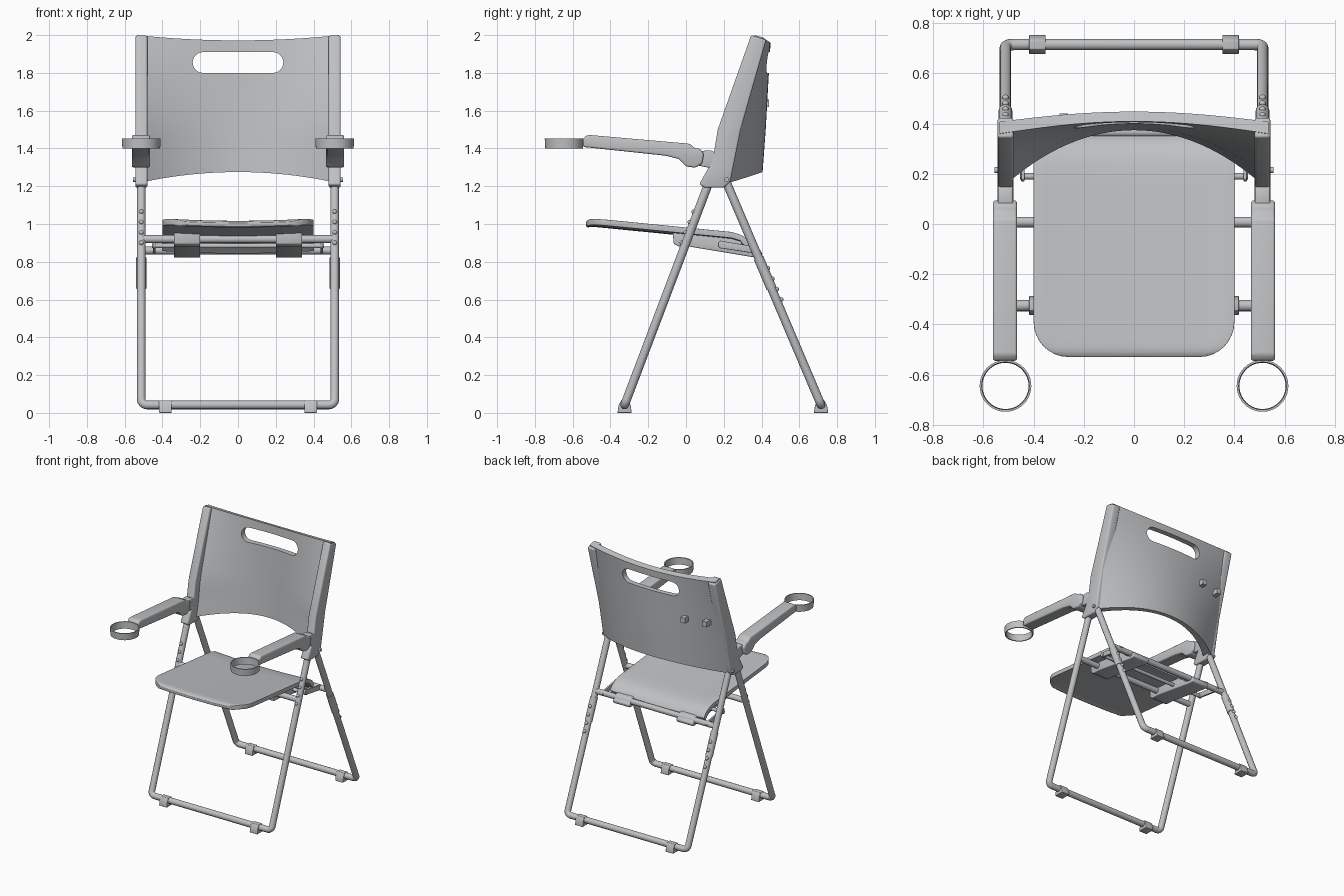
import bpy, bmesh, math
from mathutils import Vector

if "Cube" in bpy.data.objects:
    bpy.data.objects.remove(bpy.data.objects["Cube"])

grey = bpy.data.materials.new("light grey")
grey.diffuse_color = (0.52, 0.535, 0.55, 1)
grey.use_nodes = True
grey.node_tree.nodes["Principled BSDF"].inputs["Base Color"].default_value = grey.diffuse_color


def finish(ob, bevel=0.0, angle=40):
    ob.data.materials.clear()
    ob.data.materials.append(grey)
    bpy.ops.object.select_all(action='DESELECT')
    ob.select_set(True)
    bpy.context.view_layer.objects.active = ob
    if bevel:
        m = ob.modifiers.new("bevel", 'BEVEL')
        m.width, m.segments, m.limit_method = bevel, 3, 'ANGLE'
        m.angle_limit = math.radians(35)
        bpy.ops.object.modifier_apply(modifier=m.name)
    bpy.ops.object.shade_smooth_by_angle(angle=math.radians(angle))
    return ob


def mesh_object(name, verts, faces):
    me = bpy.data.meshes.new(name)
    me.from_pydata(verts, [], faces)
    bm = bmesh.new()
    bm.from_mesh(me)
    bmesh.ops.recalc_face_normals(bm, faces=bm.faces)
    bm.to_mesh(me)
    bm.free()
    ob = bpy.data.objects.new(name, me)
    bpy.context.collection.objects.link(ob)
    return ob


def side_profile(name, pts, x0, x1, bevel=0.0):
    """Extrude a (y, z) outline between two x positions."""
    n = len(pts)
    v = [(x, y, z) for x in (x0, x1) for y, z in pts]
    f = [tuple(range(n)), tuple(range(n, 2 * n))]
    f += [(i, (i + 1) % n, n + (i + 1) % n, n + i) for i in range(n)]
    return finish(mesh_object(name, v, f), bevel)


def box(name, x, y, z, sx, sy, sz, bevel=0.006):
    a, b = y - sy / 2, y + sy / 2
    c, d = z - sz / 2, z + sz / 2
    return side_profile(name, [(a, c), (b, c), (b, d), (a, d)], x - sx / 2, x + sx / 2, bevel)


def rod(name, p, q, r):
    p, q = Vector(p), Vector(q)
    d = q - p
    bpy.ops.mesh.primitive_cylinder_add(vertices=20, radius=r, depth=d.length, location=(p + q) / 2,
                                        rotation=d.to_track_quat('Z', 'Y').to_euler())
    bpy.context.object.name = name
    return finish(bpy.context.object)


def ball(name, p, r):
    bpy.ops.mesh.primitive_uv_sphere_add(segments=12, ring_count=8, radius=r, location=p)
    bpy.context.object.name = name
    return finish(bpy.context.object, angle=60)


def tube_frame(name, top, foot, half, r):
    """U-shaped bent tube: down one side, across the floor, up the other."""
    top, foot = Vector((half, *top)), Vector((half, *foot))
    up, side, R = (top - foot).normalized(), Vector((-1, 0, 0)), 0.03
    c = foot + (up + side) * R
    bend = [c - side * R * math.cos(a) - up * R * math.sin(a)
            for a in (i * math.pi / 8 for i in range(5))]
    right = [top] + bend
    path = right + [Vector((-p.x, p.y, p.z)) for p in reversed(right)]
    cu = bpy.data.curves.new(name, 'CURVE')
    cu.dimensions, cu.bevel_depth, cu.bevel_resolution, cu.use_fill_caps = '3D', r, 4, True
    sp = cu.splines.new('POLY')
    sp.points.add(len(path) - 1)
    for pt, co in zip(sp.points, path):
        pt.co = (*co, 1)
    ob = bpy.data.objects.new(name, cu)
    bpy.context.collection.objects.link(ob)
    bpy.ops.object.select_all(action='DESELECT')
    ob.select_set(True)
    bpy.context.view_layer.objects.active = ob
    bpy.ops.object.convert(target='MESH')
    return finish(bpy.context.object)


def interp(z, table):
    for (a, p), (b, q) in zip(table, table[1:]):
        if z <= b:
            break
    return p + (q - p) * (z - a) / (b - a)


# leg frames and their centre lines
FOOT_F, FOOT_R = (-0.325, 0.042), (0.715, 0.042)
front_y = lambda z: -0.325 + 0.379 * (z - 0.042)
rear_y = lambda z: 0.715 - 0.425 * (z - 0.042)
tube_frame("front_leg_frame", (front_y(1.35), 1.35), FOOT_F, 0.512, 0.023)
tube_frame("rear_leg_frame", (rear_y(1.24), 1.24), FOOT_R, 0.512, 0.023)

# curved back panel: concave front, convex rear, shallow at the top and deep below
FRONT_C = [(1.2, 0.37), (1.5, 0.385), (2.0, 0.41)]
REAR_C = [(1.2, 0.40), (1.5, 0.422), (2.0, 0.45)]
FRONT_E = [(1.2, 0.13), (1.35, 0.165), (1.5, 0.19), (2.0, 0.36)]
REAR_E = [(1.2, 0.215), (1.5, 0.285), (2.0, 0.41)]
NX, NZ, W = 33, 13, 0.536
verts, faces = [], []
for centre, edge, drop in ((FRONT_C, FRONT_E, 0), (REAR_C, REAR_E, 0.012)):
    for j in range(NZ):
        for i in range(NX):
            t = -1 + 2 * i / (NX - 1)
            lo, hi = 1.275 - 0.06 * t * t, 1.972 + 0.028 * t * t - drop
            z = lo + (hi - lo) * j / (NZ - 1)
            c, e = interp(z, centre), interp(z, edge)
            verts.append((t * W, c + (e - c) * t * t, z))
N = NX * NZ
for o in (0, N):
    faces += [(o + j * NX + i, o + j * NX + i + 1, o + (j + 1) * NX + i + 1, o + (j + 1) * NX + i)
              for j in range(NZ - 1) for i in range(NX - 1)]
rim = list(range(NX)) + [j * NX + NX - 1 for j in range(1, NZ)]
rim += [N - 1 - i for i in range(1, NX)] + [j * NX for j in range(NZ - 2, 0, -1)]
faces += [(a, b, b + N, a + N) for a, b in zip(rim, rim[1:] + rim[:1])]
panel = mesh_object("back_panel", verts, faces)

# rounded hand slot
slot = []
for k in range(26):
    a = -math.pi / 2 + math.pi * (k % 13) / 12 + (math.pi if k > 12 else 0)
    slot.append(((0.185 if k < 13 else -0.185) + 0.055 * math.cos(a), 1.855 + 0.055 * math.sin(a)))
n = len(slot)
cutter = mesh_object("slot_cutter", [(x, y, z) for y in (0.1, 0.7) for x, z in slot],
                     [tuple(range(n)), tuple(range(n, 2 * n))] +
                     [(i, (i + 1) % n, n + (i + 1) % n, n + i) for i in range(n)])
cutter.hide_render = True
bpy.context.view_layer.objects.active = panel
m = panel.modifiers.new("slot", 'BOOLEAN')
m.object, m.operation, m.solver = cutter, 'DIFFERENCE', 'EXACT'
bpy.ops.object.modifier_apply(modifier=m.name)
bpy.data.objects.remove(cutter)
finish(panel, angle=35)

# small tabs on the rear of the back panel
for x, y in ((-0.28, 0.405), (-0.44, 0.37)):
    box("rear_tab", x, y, 1.64, 0.035, 0.07, 0.04, 0)

# seat: rounded front corners, slightly dished, rolled down at the rear
TOP = [(-0.53, 1.006), (-0.515, 1.016), (-0.49, 1.017), (0.24, 0.945), (0.29, 0.93),
       (0.33, 0.905), (0.352, 0.875)]
R = 0.14
ys = [-0.53 + R * (1 - math.cos(math.pi / 2 * k / 8)) for k in range(9)]
ys += [-0.2, 0, 0.15, 0.24, 0.265, 0.29, 0.31, 0.33, 0.352]
cols = 17
verts, faces = [], []
for layer in (0, 0.032):
    for y in ys:
        d = max(0, R - (y + 0.53))
        w = 0.4 - R + math.sqrt(max(0, R * R - d * d))
        for i in range(cols):
            t = -1 + 2 * i / (cols - 1)
            verts.append((t * w, y - layer * (0.5 if y > 0.3 else 0),
                          interp(y, TOP) + 0.013 * (t * w / 0.4) ** 2 - layer * (0.6 if y < -0.525 else 1)))
rows, N = len(ys), len(ys) * cols
for o in (0, N):
    faces += [(o + j * cols + i, o + j * cols + i + 1, o + (j + 1) * cols + i + 1, o + (j + 1) * cols + i)
              for j in range(rows - 1) for i in range(cols - 1)]
rim = list(range(cols)) + [j * cols + cols - 1 for j in range(1, rows)]
rim += [N - 1 - i for i in range(1, cols)] + [j * cols for j in range(rows - 2, 0, -1)]
faces += [(a, b, b + N, a + N) for a, b in zip(rim, rim[1:] + rim[:1])]
finish(mesh_object("seat", verts, faces), 0.01)

# cross tubes under the seat
rod("front_cross_tube", (-0.51, front_y(0.92), 0.92), (0.51, front_y(0.92), 0.92), 0.021)
rod("rear_cross_tube", (-0.51, rear_y(0.86), 0.86), (0.51, rear_y(0.86), 0.86), 0.021)
rod("middle_cross_rod", (-0.455, 0.19, 0.885), (0.455, 0.19, 0.885), 0.013)

PILLAR = [(0.345, 2.0), (0.425, 1.975), (0.29, 1.5), (0.25, 1.3), (0.235, 1.225), (0.2, 1.192),
          (0.1, 1.192), (0.07, 1.21), (0.12, 1.3), (0.148, 1.38), (0.168, 1.5)]
ARM = [(-0.545, 1.455), (-0.52, 1.472), (0.02, 1.425), (0.045, 1.402), (0.075, 1.398), (0.095, 1.37),
       (0.085, 1.32), (0.05, 1.298), (0.0, 1.305), (-0.04, 1.345), (-0.11, 1.362), (-0.545, 1.408)]
BRACKET = [(-0.07, 0.955), (-0.065, 0.895), (-0.04, 0.882), (0.02, 0.88), (0.37, 0.822), (0.4, 0.825),
           (0.405, 0.845), (0.37, 0.885), (0.33, 0.89), (0.25, 0.925)]

for s in (-1, 1):
    # back side pillar with hinge plate, and the hinge rivet
    side_profile("back_pillar", PILLAR, s * 0.48, s * 0.543, 0.01)
    rod("hinge_rivet", (s * 0.53, 0.215, 1.235), (s * 0.556, 0.215, 1.235), 0.012)
    # armrest, its joint and the cup ring
    side_profile("armrest", ARM, s * 0.466, s * 0.562, 0.01)
    side_profile("armrest_joint", [(0.06, 1.385), (0.13, 1.39), (0.17, 1.37), (0.16, 1.29), (0.06, 1.31)],
                 s * 0.482, s * 0.542, 0.008)
    ring = [(rr * math.cos(a), -0.645 + rr * math.sin(a), z)
            for rr, z in ((0.103, 1.452), (0.1, 1.4), (0.092, 1.4), (0.095, 1.452))
            for a in (2 * math.pi * k / 40 for k in range(40))]
    faces = [(r * 40 + k, r * 40 + (k + 1) % 40, (r + 1) % 4 * 40 + (k + 1) % 40, (r + 1) % 4 * 40 + k)
             for r in range(4) for k in range(40)]
    finish(mesh_object("cup_ring", [(x + s * 0.512, y, z) for x, y, z in ring], faces))
    # seat bracket and folding link
    side_profile("seat_bracket", BRACKET, s * 0.2, s * 0.34, 0.006)
    side_profile("folding_link", [(0.17, 0.9), (0.18, 0.912), (0.38, 0.878), (0.395, 0.86), (0.38, 0.842),
                                  (0.18, 0.872), (0.17, 0.882)], s * 0.436, s * 0.45, 0.003)
    # rear leg sleeve
    rod("rear_leg_sleeve", (s * 0.512, rear_y(0.66), 0.66), (s * 0.512, rear_y(0.82), 0.82), 0.027)
    # rivets on both legs
    for z in (0.9, 0.955, 1.01, 1.065):
        ball("front_leg_rivet", (s * 0.512, front_y(z) - 0.022, z), 0.012)
    for z in (0.6, 0.655, 0.71, 0.765):
        ball("rear_leg_rivet", (s * 0.512, rear_y(z) + 0.025, z), 0.013)
    # floor clips
    for y in (FOOT_F[0], FOOT_R[0]):
        side_profile("floor_clip", [(y - 0.038, 0), (y + 0.038, 0), (y + 0.032, 0.04), (y + 0.018, 0.066),
                                    (y - 0.018, 0.066), (y - 0.032, 0.04)], s * 0.352, s * 0.418, 0.003)
